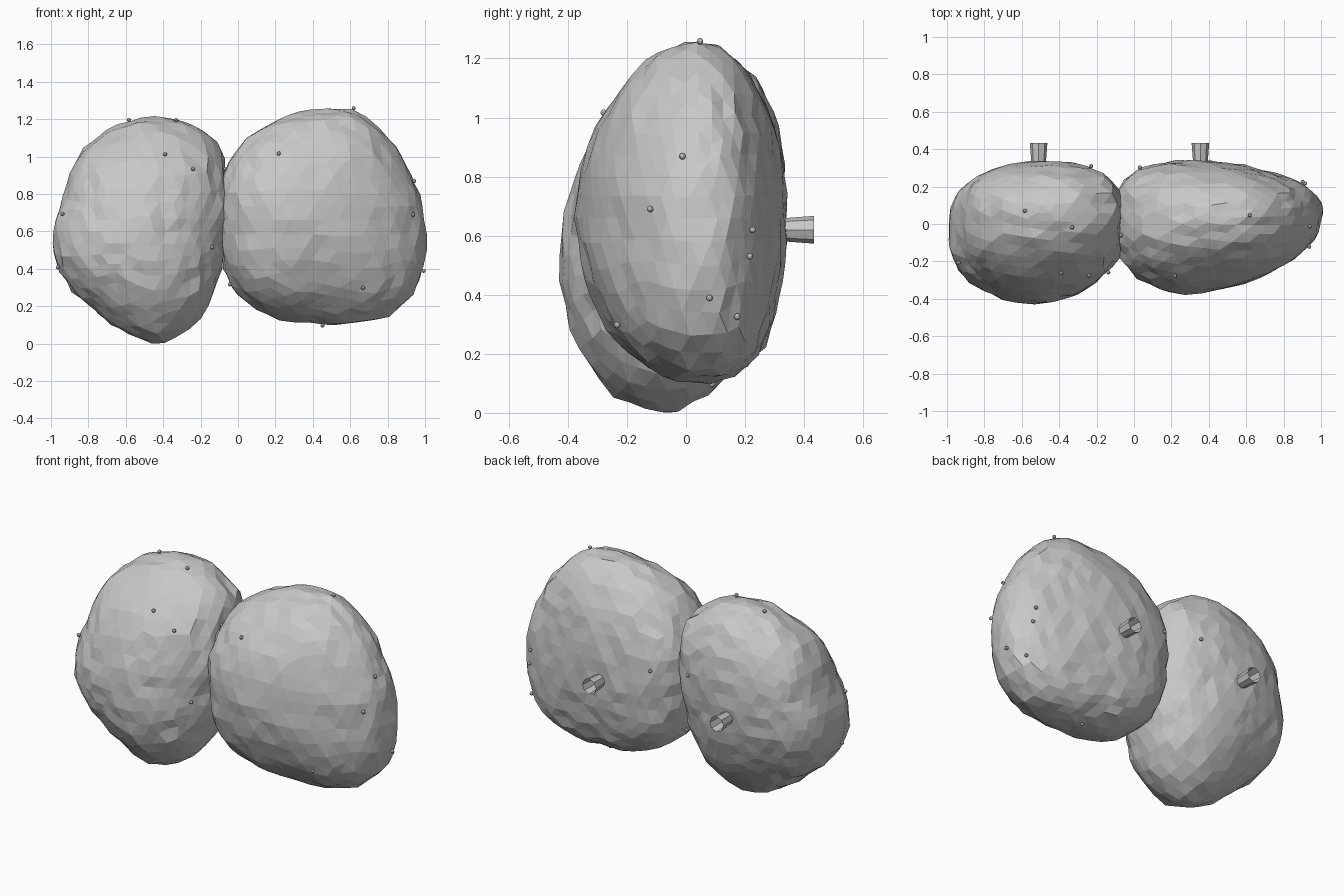
import bpy, bmesh, math
from mathutils import Vector, noise
from mathutils.bvhtree import BVHTree

if "Cube" in bpy.data.objects:
    bpy.data.objects.remove(bpy.data.objects["Cube"])

grey = bpy.data.materials.new("plain grey")
grey.diffuse_color = (0.58, 0.58, 0.58, 1)
grey.use_nodes = True
grey.node_tree.nodes["Principled BSDF"].inputs["Base Color"].default_value = grey.diffuse_color
surfaces = []


def finish(name, bm):
    me = bpy.data.meshes.new(name)
    bm.to_mesh(me)
    bm.free()
    me.materials.append(grey)
    ob = bpy.data.objects.new(name, me)
    bpy.context.collection.objects.link(ob)
    return ob


def outline_radius(polar, a):
    """Distance from the centre to the front outline at angle a."""
    ring = [(polar[-1][0] - math.tau, polar[-1][1])] + polar + [(polar[0][0] + math.tau, polar[0][1])]
    for (a0, r0), (a1, r1) in zip(ring, ring[1:]):
        if a0 <= a <= a1:
            return r0 + (r1 - r0) * (a - a0) / max(a1 - a0, 1e-6)
    return polar[0][1]


def lumpy_body(name, centre, half_y, outline, kx, kz, bow, thin, side_box, base_box, bulge):
    """Faceted, rough ellipsoid whose front view follows the outline."""
    cx, cy, cz = centre
    polar = sorted((math.atan2(z - cz, x - cx), math.hypot(x - cx, z - cz)) for x, z in outline)
    bm = bmesh.new()
    bmesh.ops.create_icosphere(bm, subdivisions=4, radius=1)
    for v in bm.verts:
        s = v.co.normalized()
        a = math.atan2(s.z, s.x)
        r = outline_radius(polar, a)
        rho = min(math.hypot(s.x, s.z), 1)
        dx, dz = r * rho * math.cos(a), r * rho * math.sin(a)
        # squarer cross-section towards the sides and the base
        p = 2 + side_box * s.x ** 2 + base_box * min(s.z, 0) ** 2
        y = math.copysign((1 - rho ** p) ** (1 / p), s.y) * half_y * (1 - thin * s.x)
        y += kx * dx + kz * dz + bow * rho * rho
        y -= bulge * min(s.x, 0) * min(s.y, 0)
        rough = 1 + 0.034 * noise.noise(s * 13 + Vector(centre) * 5)
        v.co = (cx + dx * rough, cy + y * rough, max(cz + dz * rough, 0))
    bm.normal_update()
    surfaces.append(BVHTree.FromBMesh(bm))
    return finish(name, bm)


# Two rough bodies side by side
lumpy_body("left_body", (-0.52, -0.045, 0.60), 0.375, [
    (-0.64, 1.17), (-0.465, 1.215), (-0.28, 1.19), (-0.10, 1.06), (-0.06, 0.86),
    (-0.08, 0.56), (-0.13, 0.29), (-0.19, 0.15), (-0.32, 0.04), (-0.42, 0.0),
    (-0.60, 0.06), (-0.765, 0.18), (-0.94, 0.36), (-0.99, 0.51), (-0.98, 0.64),
    (-0.925, 0.80), (-0.82, 1.05)], 0.03, 0.12, 0.03, 0.0, 0.5, 0.0, 0.0)
lumpy_body("right_body", (0.45, -0.01, 0.66), 0.342, [
    (-0.065, 0.94), (0.075, 1.12), (0.25, 1.21), (0.465, 1.255), (0.615, 1.25),
    (0.74, 1.166), (0.91, 0.925), (1.0, 0.60), (0.985, 0.39), (0.92, 0.24),
    (0.81, 0.15), (0.61, 0.107), (0.41, 0.12), (0.20, 0.135), (0.04, 0.225),
    (-0.07, 0.375), (-0.09, 0.56)], 0.015, -0.01, 0.05, 0.2, 0.35, 0.4, 0.06)

# Short flared open tubes on the back
for side, x in (("left", -0.51), ("right", 0.355)):
    bpy.ops.mesh.primitive_cone_add(vertices=8, radius1=0.034, radius2=0.047, depth=0.17,
                                    end_fill_type='NOTHING',
                                    location=(x, 0.348, 0.62), rotation=(-math.pi / 2, 0, 0))
    stem = bpy.context.object
    stem.name = side + "_stem"
    stem.data.materials.append(grey)

# Tiny beads scattered over the surface, each seated just outside the nearest body
beads = [(0.625, 0.05, 1.27), (-0.58, 0.07, 1.18), (-0.33, -0.02, 1.205),
         (-0.39, -0.26, 1.01), (-0.25, -0.25, 0.92), (0.22, -0.27, 1.01),
         (-0.09, -0.06, 0.93), (-0.065, -0.15, 0.74), (0.92, -0.01, 0.86),
         (0.935, -0.12, 0.69), (-0.93, -0.2, 0.69), (-0.99, -0.145, 0.40),
         (-0.13, -0.265, 0.515), (-0.07, 0.05, 0.305), (0.66, -0.2, 0.31),
         (0.89, 0.21, 0.62), (0.90, 0.2, 0.53), (0.93, 0.175, 0.325),
         (0.99, 0.08, 0.39), (0.45, 0.09, 0.085), (0.04, 0.27, 0.75), (-0.25, 0.265, 0.8)]
bm = bmesh.new()
for p in beads:
    hit = min((tree.find_nearest(Vector(p)) for tree in surfaces), key=lambda h: h[3])
    new = bmesh.ops.create_icosphere(bm, subdivisions=2, radius=0.011)["verts"]
    bmesh.ops.translate(bm, verts=new, vec=hit[0] + hit[1] * 0.011)
finish("surface_beads", bm)
